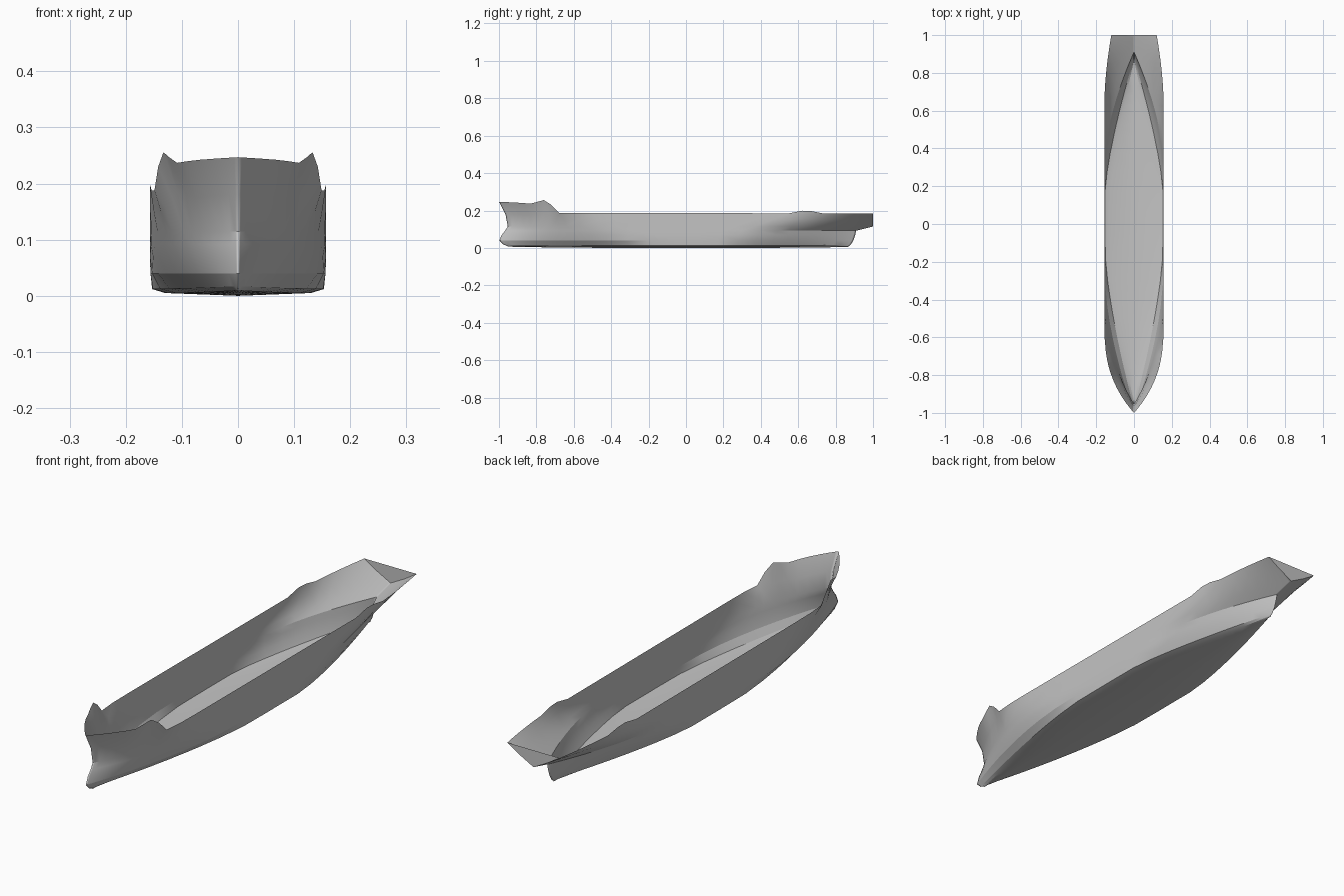
import bpy, bmesh

if "Cube" in bpy.data.objects:
    bpy.data.objects.remove(bpy.data.objects["Cube"])

grey = bpy.data.materials.new("hull grey")
grey.diffuse_color = (0.55, 0.55, 0.55, 1)
grey.use_nodes = True
grey.node_tree.nodes["Principled BSDF"].inputs["Base Color"].default_value = grey.diffuse_color


def interp(pts, v):
    for (a, p), (b, q) in zip(pts, pts[1:]):
        if v <= b:
            return p + (q - p) * max(0, v - a) / (b - a)
    return pts[-1][1]


# Sheer line: raised forecastle at the bow, small hump near the stern
SHEER = [(-1, .247), (-.9, .242), (-.83, .237), (-.76, .256), (-.72, .23),
         (-.68, .188), (.55, .185), (.62, .199), (.67, .197), (.73, .185), (1, .185)]
# Station positions along the length
STATIONS = [-1, -.992, -.975, -.95, -.91, -.87, -.83, -.79, -.76, -.72, -.68, -.6,
            -.5, -.4, -.28, -.14, 0, .12, .24, .35, .45, .55, .62, .67, .73,
            .79, .85, .9, .94, .97, .99, 1]
# Waterlines: z, sheer fraction, bow y, stern y, half width, stern half width,
# entrance length, entrance power, run length, run power
LEVELS = [
    (.005, 0, -.955, .87, .130, 0, .85, 1.25, .72, 1.2),
    (.012, 0, -.975, .88, .153, 0, .83, 1.45, .70, 1.35),
    (.040, 0, -.998, .895, .156, 0, .76, 1.75, .66, 1.5),
    (.070, 0, -.985, .905, .157, 0, .70, 2.0, .62, 1.6),
    (.092, 0, -.967, .91, .157, 0, .64, 2.1, .60, 1.7),
    (.115, 0, -.953, 1.0, .157, 0, .58, 2.2, .62, 1.8),
    (.115, .5, -.965, 1.0, .157, .065, .54, 2.4, .48, 1.8),
    (.115, 1, -1.0, 1.0, .157, .12, .48, 2.7, .36, 1.7),
]


def hull_point(level, st):
    z, f, yb, ys, w, ws, le, pe, lr, pr = level
    y = yb + (ys - yb) * (st + 1) / 2
    u = min(1, (y - yb) / le)
    v = min(1, (ys - y) / lr)
    run = ws + (w - ws) * (1 - (1 - v) ** pr)
    x = (1 - (1 - u) ** pe) * run
    z += f * (interp(SHEER, y) - z)
    if z < .03:
        z += .006 * abs(y) ** 3
    return x, y, z


# Half hull as a grid of waterlines by stations, starting from the keel line
bm = bmesh.new()
rows = []
keel = []
for st in STATIONS:
    x, y, z = hull_point(LEVELS[0], st)
    keel.append(bm.verts.new((0, y, .008 * abs(y) ** 3)))
rows.append(keel)
for lv in LEVELS:
    rows.append([bm.verts.new(hull_point(lv, st)) for st in STATIONS])
for lo, hi in zip(rows, rows[1:]):
    for i in range(len(STATIONS) - 1):
        bm.faces.new((lo[i], lo[i + 1], hi[i + 1], hi[i]))

# Flat transom closing the stern
top_mid = bm.verts.new((0, 1, .185))
bm.faces.new([top_mid] + [r[-1] for r in reversed(rows[6:])])

bmesh.ops.remove_doubles(bm, verts=bm.verts, dist=1e-5)
bmesh.ops.triangulate(bm, faces=bm.faces)
mesh = bpy.data.meshes.new("ship_hull")
bm.to_mesh(mesh)
bm.free()
mesh.materials.append(grey)
hull = bpy.data.objects.new("ship_hull", mesh)
bpy.context.collection.objects.link(hull)

# Mirror to the other side
mirror = hull.modifiers.new("mirror", 'MIRROR')
mirror.use_axis[0] = True
mirror.merge_threshold = 1e-4
bpy.context.view_layer.objects.active = hull
hull.select_set(True)
bpy.ops.object.shade_smooth_by_angle(angle=0.35)
